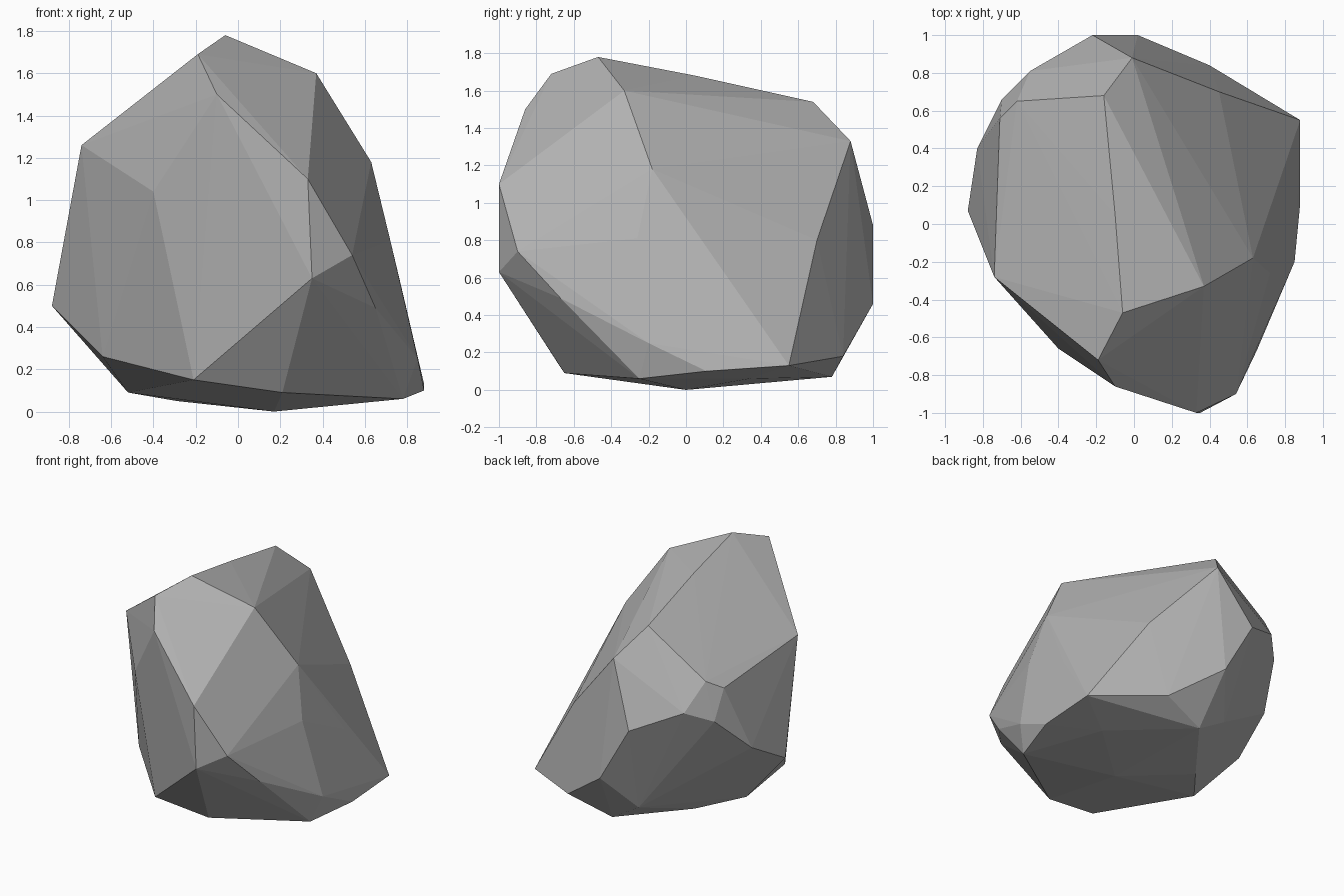
import bpy
import bmesh
from mathutils import Vector

# Remove the default object if the scene has it
default_object = bpy.data.objects.get("Cube")
if default_object:
    bpy.data.objects.remove(default_object, do_unlink=True)


def make_material(name, color):
    """Plain flat material, the same in the viewport and in a render."""
    material = bpy.data.materials.new(name)
    material.use_nodes = True
    material.diffuse_color = color
    shader = material.node_tree.nodes["Principled BSDF"]
    shader.inputs["Base Color"].default_value = color
    shader.inputs["Roughness"].default_value = 0.9
    return material


def make_boulder(name, corner_rings, material):
    """Wrap a faceted convex skin around rings of corners given in hundredths."""
    skin = bmesh.new()
    for ring in corner_rings:
        for corner in ring:
            skin.verts.new(Vector(corner) / 100)
    hull = bmesh.ops.convex_hull(skin, input=skin.verts[:])
    leftovers = {item for item in hull["geom_interior"] + hull["geom_unused"]
                 if isinstance(item, bmesh.types.BMVert)}
    bmesh.ops.delete(skin, geom=list(leftovers), context="VERTS")
    bmesh.ops.recalc_face_normals(skin, faces=skin.faces[:])
    mesh = bpy.data.meshes.new(name)
    skin.to_mesh(mesh)
    skin.free()
    mesh.materials.append(material)
    mesh.shade_flat()
    boulder = bpy.data.objects.new(name, mesh)
    bpy.context.scene.collection.objects.link(boulder)
    return boulder


# Peak: the highest ridge and the slopes falling from it
peak = [(-6, -47, 178), (-19, -72, 169), (37, -33, 160), (-10, -86, 150),
        (-10, 5, 168), (-16, 68, 154), (-1, 88, 133)]

# Shoulder: corners of the large upper facets
shoulder = [(33, -100, 110), (-74, -28, 126), (-40, -66, 104), (63, -18, 118),
            (-62, 65, 123), (-71, 56, 117), (-55, 81, 103), (-70, 66, 95)]

# Belly: the widest part all the way round
belly = [(35, -100, 63), (54, -90, 74), (72, -26, 81), (65, -67, 49),
         (77, 17, 60), (45, 70, 80), (-22, 100, 88), (2, 100, 46),
         (-83, 40, 69), (-88, 7, 50)]

# Foot: the undercut lower edge and the low point it rests on
foot = [(85, -20, 25), (88, 11, 10), (78, -25, 6), (21, -65, 9),
        (-21, -69, 15), (-64, -27, 26), (-52, 2, 9), (-29, 31, 5),
        (17, 0, 0), (57, 34, 6), (88, 55, 13), (40, 84, 18),
        (7, 78, 7), (-15, 78, 20)]

stone_grey = make_material("stone grey", (0.45, 0.45, 0.45, 1.0))
make_boulder("boulder", [peak, shoulder, belly, foot], stone_grey)
